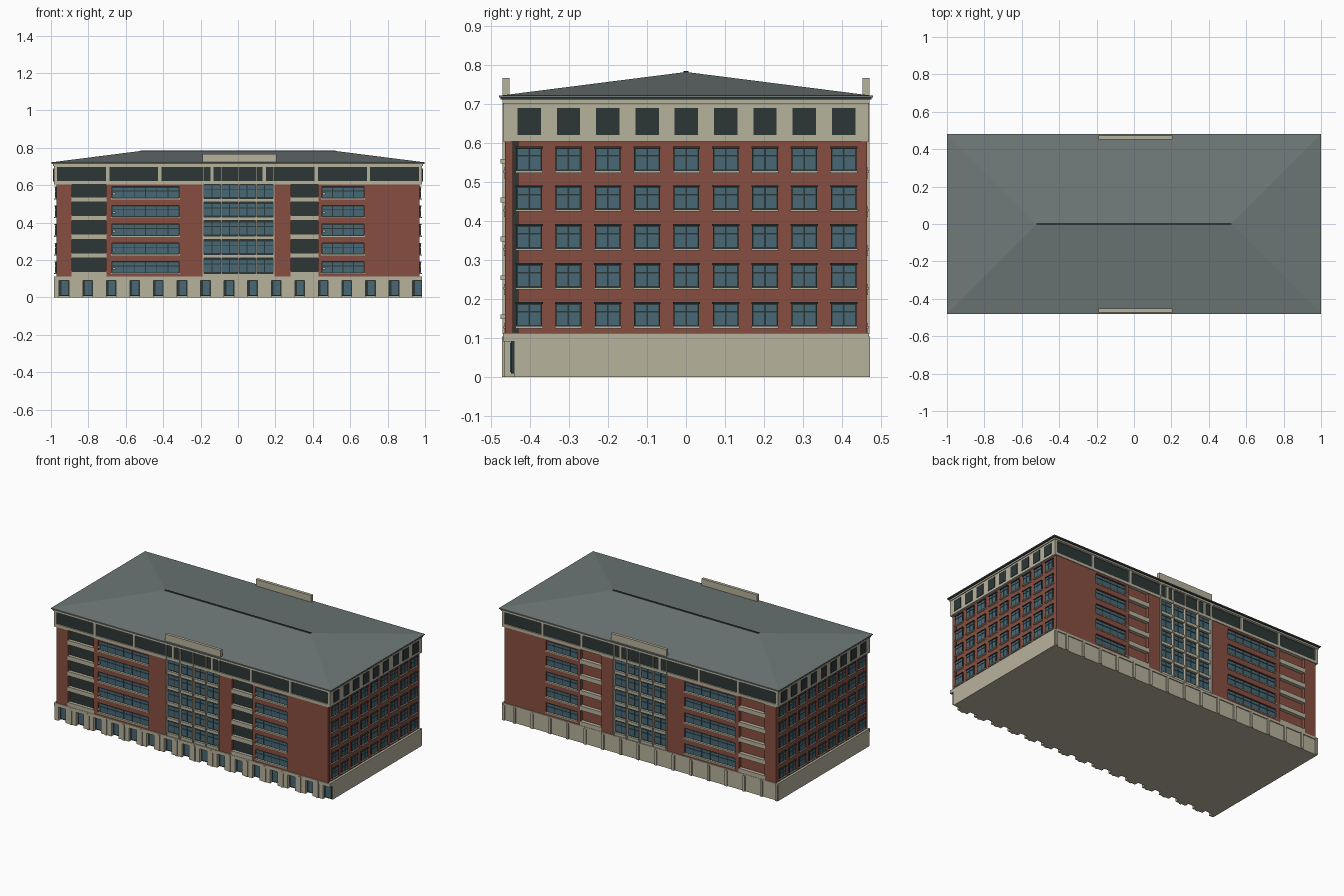
import bpy, bmesh
from mathutils import Vector

if "Cube" in bpy.data.objects:
    bpy.data.objects.remove(bpy.data.objects["Cube"])

def mat(name, r, g, b):
    m = bpy.data.materials.new(name)
    m.diffuse_color = (r, g, b, 1)
    m.use_nodes = True
    m.node_tree.nodes["Principled BSDF"].inputs["Base Color"].default_value = m.diffuse_color
    return m

BRICK = mat("brick_red", .245, .078, .053)
STONE = mat("beige_stone", .475, .445, .335)
GLASS = mat("teal_glass", .066, .140, .180)
DARK = mat("dark_frame", .026, .037, .037)
ROOF = mat("slate_roof", .160, .193, .188)

def obj(name, bm, m):
    bmesh.ops.recalc_face_normals(bm, faces=bm.faces)
    me = bpy.data.meshes.new(name)
    bm.to_mesh(me)
    bm.free()
    me.materials.append(m)
    o = bpy.data.objects.new(name, me)
    bpy.context.collection.objects.link(o)

def boxes(name, m, items):
    """One object from many boxes given as x0,x1,y0,y1,z0,z1."""
    bm = bmesh.new()
    for x0, x1, y0, y1, z0, z1 in items:
        g = bmesh.ops.create_cube(bm, size=1)
        for v in g['verts']:
            v.co = Vector(((x0+x1)/2 + v.co.x*(x1-x0),
                           (y0+y1)/2 + v.co.y*(y1-y0),
                           (z0+z1)/2 + v.co.z*(z1-z0)))
    obj(name, bm, m)

def panes(x0, x1, z0, z1, n, gap=.004):
    """Window panes in n columns, with a short upper row and a taller lower row."""
    w = (x1-x0)/n
    zm = z0 + (z1-z0)*.65
    return [(x0+i*w+gap/2, x0+(i+1)*w-gap/2, a, b)
            for i in range(n)
            for a, b in ((z0+gap/2, zm-gap/2), (zm+gap/2, z1-gap/2))]

# main masses
boxes("brick_core", BRICK, [(-.97, .97, -.432, .445, .11, .61)])
boxes("base_core", STONE, [(-.985, .985, -.44, .445, 0, .112)])
boxes("top_storey", STONE, [(-.985, .985, -.453, .458, .605, .71)])
boxes("cornice", STONE, [(-.99, .99, -.472, .472, .702, .712)])
boxes("gutter", DARK, [(-.995, .995, -.477, .477, .712, .718)])

# hipped roof
bm = bmesh.new()
low = [bm.verts.new((x, y, .717)) for x, y in ((-1, -.48), (1, -.48), (1, .48), (-1, .48))]
eave = [bm.verts.new((v.co.x, v.co.y, .722)) for v in low]
r0, r1 = bm.verts.new((-.52, 0, .783)), bm.verts.new((.52, 0, .783))
bm.faces.new(low)
for i in range(4):
    j = (i+1) % 4
    bm.faces.new((low[i], low[j], eave[j], eave[i]))
bm.faces.new((eave[0], eave[1], r1, r0))
bm.faces.new((eave[1], eave[2], r1))
bm.faces.new((eave[2], eave[3], r0, r1))
bm.faces.new((eave[3], eave[0], r0))
obj("hipped_roof", bm, ROOF)
boxes("ridge_cap", DARK, [(-.52, .52, -.006, .006, .778, .785)])

STRIPS = ((-.674, -.315, 6), (.449, .674, 4))      # window strips
BALCONIES = ((-.888, -.706), (.283, .428))
PIERS = ((-.97, -.888), (-.706, -.674), (-.315, -.19),
         (.193, .283), (.428, .449), (.674, .97))
C0, C1 = -.19, .193                                # central glazed bay

# long facades: s = -1 front, +1 back, depth measured outward
for s, side in ((-1, "front"), (1, "back")):
    def f(x0, x1, d0, d1, z0, z1):
        return (x0, x1, min(s*d0, s*d1), max(s*d0, s*d1), z0, z1)
    brick = [f(a, b, .444, .465, .11, .606) for a, b in PIERS]
    dark, glass, stone, rails = [], [], [], []
    for a, b, n in STRIPS:
        brick.append(f(a, b, .444, .465, .11, .13))
        for i in range(5):
            z = .13 + .1*i
            brick.append(f(a, b, .444, .465, z+.062, min(z+.1, .606)))
            dark.append(f(a, b, .446, .455, z, z+.062))
            glass += [f(p, q, .455, .458, u, v) for p, q, u, v in panes(a, b, z+.002, z+.058, n)]
            stone.append(f(a-.004, b+.004, .455, .469, z-.006, z+.001))
            if s < 0:
                stone.append(f(a+.004, a+.018, .465, .476, z+.018, z+.030))
    dark.append(f(C0, C1, .44, .450, .11, .606))
    for i in range(5):
        z = .11 + .1*i
        glass += [f(p, q, .450, .454, u, v) for p, q, u, v in panes(C0+.004, C1-.004, z+.025, z+.092, 8)]
        stone.append(f(C0, C1, .45, .464, z, z+.019))
        for a, b in BALCONIES:
            rails.append(f(a-.003, b+.003, .444, .468, z, z+.028))
    boxes(side + "_brick_wall", BRICK, brick)
    boxes(side + "_window_frames", DARK, dark)
    boxes(side + "_window_glass", GLASS, glass)
    boxes(side + "_sills_and_bands", STONE, stone)
    boxes(side + "_balcony_rails", STONE, rails)
    if s < 0:
        boxes("balcony_openings", DARK, [f(a, b, .432, .448, .11, .606) for a, b in BALCONIES])
    # slim columns of the central bay and parapet above
    boxes(side + "_bay_columns", STONE,
          [f(x-.004, x+.004, .45, .472, .11, .712) for x in (C0+.003, -.09, .005, .097, C1-.003)])
    boxes(side + "_parapet", STONE, [f(-.19, .206, .453, .472, .70, .768)])
    # top storey frame with seven dark openings
    frame = [f(-.985, .985, .45, .469, .603, .622), f(-.985, .985, .45, .469, .696, .71)]
    frame += [f(max(x-.009, -.985), min(x+.009, .985), .45, .469, .61, .70)
              for x in [-.976 + .279*i for i in range(8)]]
    boxes(side + "_top_frame", STONE, frame)
    boxes(side + "_top_openings", DARK, [f(-.975, .975, .452, .461, .62, .698)])

# front base: windows between stone panels
wx = [-.93 + .126*i for i in range(16)]
boxes("base_window_frames", DARK, [(x-.03, min(x+.03, .985), -.449, -.44, .008, .092) for x in wx])
boxes("base_window_glass", GLASS, [(x-.014, min(x+.021, .983), -.452, -.449, .012, .087) for x in wx])
px = [-.993 + .126*i for i in range(16)]
boxes("base_panels", STONE, [(max(x-.037, -.985), x+.037, -.467, -.44, 0, .1) for x in px]
      + [(-.985, .985, -.47, -.44, .09, .112)])
ribs = px[1:]
boxes("base_ribs_front", STONE, [(x-.007, x+.007, -.473, -.46, 0, .104) for x in ribs])

# back base: plain panels with ribs
boxes("base_back_wall", STONE, [(-.985, .985, .445, .464, 0, .1), (-.985, .985, .445, .47, .098, .112)])
boxes("base_ribs_back", STONE, [(x-.008, x+.008, .46, .473, 0, .104) for x in ribs + [-.975, .975]])

# end walls: nine columns by five rows of windows, dark openings above
for s, side in ((1, "right"), (-1, "left")):
    def e(d0, d1, y0, y1, z0, z1):
        return (min(s*d0, s*d1), max(s*d0, s*d1), y0, y1, z0, z1)
    dark, glass, sills, top = [], [], [], []
    for c in range(9):
        y = -.403 + .101*c
        top.append(e(.985, .988, y-.03, y+.03, .621, .690))
        for r in range(5):
            z = .13 + .1*r
            dark.append(e(.97, .976, y-.033, y+.033, z, z+.060))
            dark.append(e(.97, .980, y-.035, y+.035, z+.057, z+.062))
            sills.append(e(.97, .983, y-.035, y+.035, z-.006, z))
            glass += [e(.976, .978, p, q, u, v)
                      for p, q, u, v in panes(y-.031, y+.031, z+.001, z+.057, 2)]
    boxes(side + "_window_frames", DARK, dark)
    boxes(side + "_window_glass", GLASS, glass)
    boxes(side + "_window_sills", STONE, sills)
    boxes(side + "_top_openings", DARK, top)
